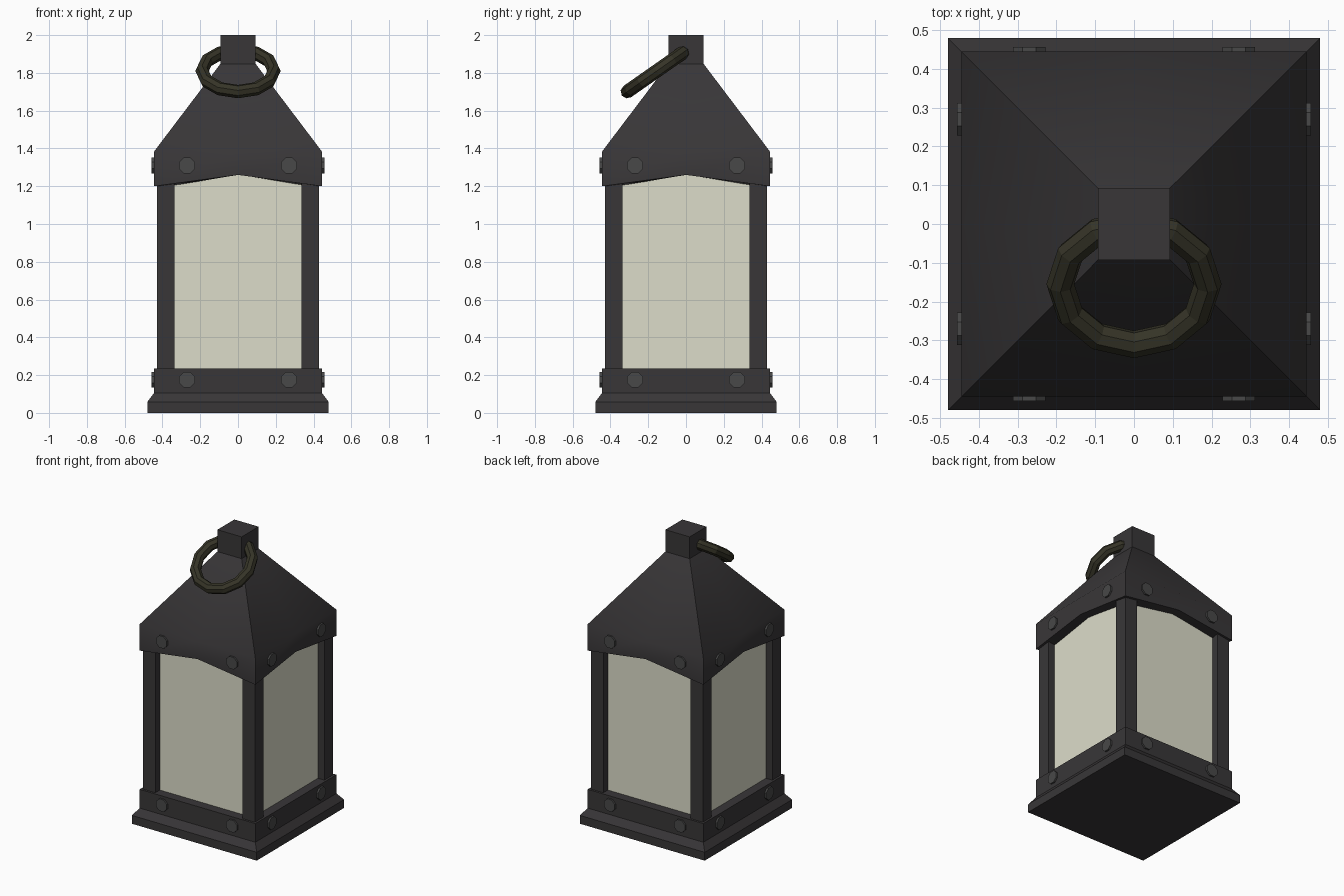
import bpy, bmesh
from math import pi, radians
from mathutils import Matrix

if "Cube" in bpy.data.objects:
    bpy.data.objects.remove(bpy.data.objects["Cube"])


def material(name, rgb):
    m = bpy.data.materials.new(name)
    m.diffuse_color = (*rgb, 1)
    m.use_nodes = True
    m.node_tree.nodes["Principled BSDF"].inputs["Base Color"].default_value = m.diffuse_color
    return m


IRON = material("dark_iron", (0.04, 0.037, 0.039))
STEEL = material("rivet_steel", (0.065, 0.065, 0.065))
BRASS = material("aged_brass", (0.036, 0.034, 0.02))
GLASS = material("pale_glass", (0.72, 0.72, 0.59))


def finish(bm, name, mat):
    bmesh.ops.recalc_face_normals(bm, faces=bm.faces)
    me = bpy.data.meshes.new(name)
    bm.to_mesh(me)
    bm.free()
    me.materials.append(mat)
    ob = bpy.data.objects.new(name, me)
    bpy.context.collection.objects.link(ob)
    return ob


def square_loft(name, rings, mat):
    """Stack of square rings: (half width, corner height, side middle height)."""
    bm = bmesh.new()
    layout = [(-1, -1), (0, -1), (1, -1), (1, 0), (1, 1), (0, 1), (-1, 1), (-1, 0)]
    loops = [[bm.verts.new((x * h, y * h, zc if x and y else zm)) for x, y in layout]
             for h, zc, zm in rings]
    for a, b in zip(loops, loops[1:]):
        for i in range(8):
            j = (i + 1) % 8
            bm.faces.new((a[i], a[j], b[j], b[i]))
    bm.faces.new(loops[0])
    bm.faces.new(loops[-1])
    return finish(bm, name, mat)


def box(name, lo, hi, mat):
    bm = bmesh.new()
    size = [b - a for a, b in zip(lo, hi)]
    mid = [(a + b) / 2 for a, b in zip(lo, hi)]
    bmesh.ops.create_cube(bm, size=1, matrix=Matrix.Translation(mid) @ Matrix.Diagonal((*size, 1)))
    return finish(bm, name, mat)


# Stepped base with the lower band
square_loft("base", [(0.48, 0, 0), (0.48, 0.058, 0.058),
                     (0.445, 0.105, 0.105), (0.445, 0.235, 0.235)], IRON)

# Roof with a peaked lower edge; smooth from band to slope, sharp on the hips
roof = square_loft("roof", [(0.365, 1.2, 1.26), (0.445, 1.2, 1.26),
                            (0.445, 1.383, 1.383), (0.093, 1.848, 1.848)], IRON)
bpy.context.view_layer.objects.active = roof
roof.select_set(True)
bpy.ops.object.shade_smooth_by_angle(angle=radians(45))

# Top block
box("top_block", (-0.093, -0.093, 1.845), (0.093, 0.093, 2.0), IRON)

# Glass body
box("glass", (-0.38, -0.38, 0.2), (0.38, 0.38, 1.3), GLASS)

# Corner posts
for sx, sy, label in ((-1, -1, "front_left"), (1, -1, "front_right"),
                      (-1, 1, "back_left"), (1, 1, "back_right")):
    xs = sorted((sx * 0.335, sx * 0.43))
    ys = sorted((sy * 0.335, sy * 0.43))
    box(label + "_post", (xs[0], ys[0], 0.2), (xs[1], ys[1], 1.3), IRON)

# Rivets on both bands, all four sides
bm = bmesh.new()
for side in range(4):
    turn = Matrix.Rotation(side * pi / 2, 4, 'Z')
    for x in (-0.27, 0.27):
        for z in (0.175, 1.31):
            place = turn @ Matrix.Translation((x, -0.442, z)) @ Matrix.Rotation(pi / 2, 4, 'X')
            bmesh.ops.create_cone(bm, cap_ends=True, segments=8, radius1=0.045,
                                  radius2=0.045, depth=0.03,
                                  matrix=place @ Matrix.Rotation(pi / 8, 4, 'Z'))
finish(bm, "rivets", STEEL)

# Carrying ring hanging forward from the top block
bpy.ops.mesh.primitive_torus_add(major_segments=12, minor_segments=8,
                                 major_radius=0.19, minor_radius=0.036,
                                 location=(0, -0.155, 1.81),
                                 rotation=(radians(35), 0, 0))
ring = bpy.context.object
ring.name = "carrying_ring"
ring.data.materials.append(BRASS)
